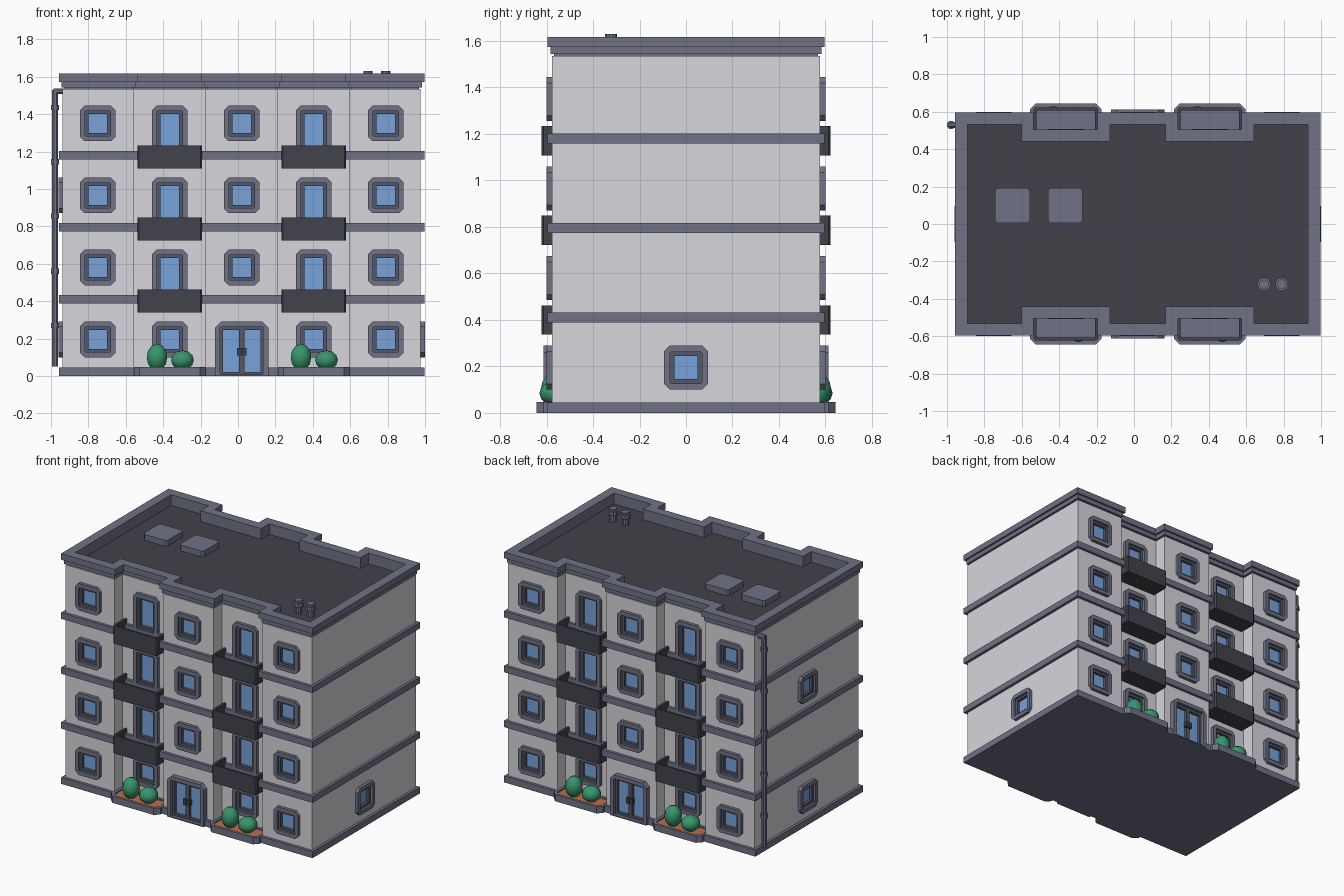
import bpy, bmesh, math
from mathutils import Matrix

if "Cube" in bpy.data.objects:
    bpy.data.objects.remove(bpy.data.objects["Cube"])

T = Matrix.Translation
C = T((0.02, 0, 0))                  # building centre (the drainpipe shifts it)
HX, HY, HR = 0.957, 0.577, 0.487     # wall half sizes, recessed bay depth
BAY, STOREY = 0.385, 0.385

COLOURS = {
    "wall": (0.68, 0.67, 0.71), "trim": (0.16, 0.17, 0.24), "dark": (0.055, 0.057, 0.07),
    "sash": (0.09, 0.095, 0.13), "roof": (0.055, 0.053, 0.068), "glass": (0.19, 0.36, 0.70),
    "leaf": (0.04, 0.30, 0.15), "soil": (0.50, 0.15, 0.07),
}
MATS = {}
for key, col in COLOURS.items():
    MATS[key] = bpy.data.materials.new(key)
    MATS[key].diffuse_color = (*col, 1)

parts = {}                           # part name -> (bmesh, material)


def part(name, mat):
    return parts.setdefault(name, (bmesh.new(), mat))[0]


def loop(bm, pts, d, M):
    return [bm.verts.new(M @ T((u, v, d)).translation) for u, v in pts]


def bridge(bm, a, b):
    n = len(a)
    for i in range(n):
        j = (i + 1) % n
        bm.faces.new((a[i], a[j], b[j], b[i]))


def solid(name, mat, pts, d0, d1, M=C):
    bm = part(name, mat)
    a, b = loop(bm, pts, d0, M), loop(bm, pts, d1, M)
    bm.faces.new(a[::-1])
    bm.faces.new(b)
    bridge(bm, a, b)


def ring(name, mat, outer, inner, d0, d1, M=C):
    bm = part(name, mat)
    loops = [loop(bm, p, d, M) for p, d in ((outer, d0), (outer, d1), (inner, d1), (inner, d0))]
    for i in range(4):
        bridge(bm, loops[i], loops[(i + 1) % 4])


def rect(x0, x1, y0, y1, c=0.002, cb=None):
    """Rectangle with chamfered corners; cb is the chamfer at the y0 end."""
    b = c if cb is None else cb
    return [(x0 + b, y0), (x1 - b, y0), (x1, y0 + b), (x1, y1 - c),
            (x1 - c, y1), (x0 + c, y1), (x0, y1 - c), (x0, y0 + b)]


def ngon(n, r):
    return [(r * math.cos(2 * math.pi * (i + .5) / n), r * math.sin(2 * math.pi * (i + .5) / n))
            for i in range(n)]


def outline(o):
    """Building plan with two recessed bays front and back, offset outwards by o."""
    x, y, r, h = HX + o, HY + o, HR + o, 0.19 - o
    front = [(-x, -y)]
    for c in (-BAY, BAY):
        front += [(c - h, -y), (c - h, -r), (c + h, -r), (c + h, -y)]
    front.append((x, -y))
    return front + [(-px, -py) for px, py in front]


def facade(angle, u, dist, z):
    return C @ Matrix.Rotation(angle, 4, 'Z') @ T((u, -dist, z)) @ Matrix.Rotation(math.pi / 2, 4, 'X')


def window(M, drop=0.095):
    """Window frame, sash, glass and opening; a larger drop makes a balcony door."""
    ring("window_frames", "trim", rect(-.095, .095, -drop, .095, .025),
         rect(-.068, .068, -drop + .027, .066, .004), -.005, .022, M)
    ring("window_sashes", "sash", rect(-.074, .074, -drop + .022, .074),
         rect(-.05, .05, -drop + .045, .05), -.022, .006, M)
    solid("window_glass", "glass", rect(-.072, .072, -drop + .024, .072), -.027, -.014, M)
    solid("opening_cutters", "dark", rect(-.079, .079, -drop + .016, .079), -.035, .05, M)


# Walls, base, floor bands and roof edge
solid("walls", "wall", outline(0), 0.03, 1.535)
solid("base", "trim", outline(.019), 0, .045)
for k in (1, 2, 3):
    z = .388 + STOREY * (k - 1)
    ring("floor_bands", "trim", outline(.019), outline(-.01), z, z + .044)
ring("roof_trim", "trim", outline(.006), outline(-.045), 1.543, 1.575)
ring("parapet", "trim", outline(.019), outline(-.046), 1.573, 1.616)
solid("roof", "roof", outline(-.04), 1.52, 1.541)
ring("parapet", "trim", outline(-.01), outline(-.046), 1.53, 1.575)

# Front, and the back as the front turned by half a turn
for ang in (0, math.pi):
    for k in range(4):
        z = .195 + STOREY * k
        for b in (-2, 0, 2):
            if b or k:
                window(facade(ang, b * BAY, HY, z))
        for b in (-1, 1):
            window(facade(ang, b * BAY, HR, z), .18 if k else .095)
            if k:                    # balcony above the ground floor
                M = C @ Matrix.Rotation(ang, 4, 'Z') @ T((b * BAY, 0, z - .212 + .002))
                M = M @ T((0, 0, -.232 + .003 + .232))
                ring("balcony_walls", "dark", rect(-.172, .172, -.622, -.45, .002, .008),
                     rect(-.157, .157, -.608, -.47), -.035, .09, M)
                solid("balcony_undersides", "dark", rect(-.165, .165, -.615, -.46), -.035, -.02, M)
                solid("balcony_floors", "trim", rect(-.165, .165, -.615, -.46), -.02, .03, M)

    # Entrance with double doors
    M = facade(ang, 0, HY, 0)
    ring("entrance_frame", "trim", rect(-.142, .142, 0, .29, .03, .001),
         rect(-.115, .115, .008, .262, .004), -.01, .035, M)
    for s in (-1, 1):
        D = M @ T((s * .0575, 0, 0))
        ring("door_frames", "sash", rect(-.0575, .0575, .003, .268),
             rect(-.043, .043, .022, .245), -.02, .012, D)
        solid("door_glass", "glass", rect(-.05, .05, .012, .255), -.025, -.008, D)
        solid("door_handles", "dark", rect(-.012, .012, -.02, .02), 0, .025,
              M @ T((s * .014, .13, 0)))
    solid("opening_cutters", "dark", rect(-.125, .125, .004, .275), -.035, .06, M)

    # Planters and bushes
    for b in (-1, 1):
        M = C @ Matrix.Rotation(ang, 4, 'Z') @ T((b * BAY, 0, 0))
        ring("planters", "trim", rect(-.191, .191, -.643, -.45, .002, .03),
             rect(-.172, .172, -.624, -.47, .002, .022), 0, .047, M)
        solid("planters", "trim", rect(-.18, .18, -.63, -.46, .002, .025), 0, .02, M)
        solid("planter_soil", "soil", rect(-.18, .18, -.63, -.46, .002, .025), .02, .038, M)
        for x, z, r, h in ((-.068, .1, .058, .072), (.068, .085, .064, .052)):
            bmesh.ops.create_uvsphere(part("bushes", "leaf"), u_segments=10, v_segments=6, radius=1,
                                      matrix=M @ T((x, -.567, z)) @ Matrix.Diagonal((r, r, h, 1)))

# Side windows: one on the right, two on the left
window(facade(math.pi / 2, 0, HX, .195))
for k in (0, 2):
    window(facade(-math.pi / 2, 0, HX, .195 + STOREY * k))

# Roof hatches and vents
for x in (-.65, -.368):
    solid("roof_hatches", "trim", rect(x - .093, x + .093, .005, .192, .014), 1.535, 1.582, Matrix())
for x in (.695, .79):
    for r, z0, z1 in ((.024, 1.535, 1.59), (.036, 1.588, 1.616), (.026, 1.615, 1.63)):
        solid("roof_vents", "trim", ngon(10, r), z0, z1, T((x, -.322, 0)))

# Drainpipe with collars and a top elbow
P = T((-.978, .53, 0))
solid("drainpipe", "trim", ngon(8, .017), .05, 1.53, P)
for z in (.27, .56, .855, 1.145, 1.435):
    solid("drainpipe_collars", "trim", ngon(8, .0235), z - .014, z + .014, P)
solid("drainpipe", "trim", ngon(8, .017), -.008, .05,
      P @ T((0, 0, 1.522)) @ Matrix.Rotation(math.pi / 2, 4, 'Y'))

# Turn the collected parts into objects
objs = {}
for name, (bm, mat) in parts.items():
    bmesh.ops.recalc_face_normals(bm, faces=bm.faces[:])
    if name == "bushes":
        for f in bm.faces:
            f.smooth = True
    me = bpy.data.meshes.new(name)
    bm.to_mesh(me)
    bm.free()
    me.materials.append(MATS[mat])
    objs[name] = bpy.data.objects.new(name, me)
    bpy.context.collection.objects.link(objs[name])

# Cut the window and door openings
cutter = objs["opening_cutters"]
cutter.hide_render = True
cutter.hide_viewport = True
for name in ("walls", "base"):
    mod = objs[name].modifiers.new("openings", 'BOOLEAN')
    mod.operation, mod.solver, mod.object = 'DIFFERENCE', 'EXACT', cutter

for m in bpy.data.materials:
    if m.users and not m.is_grease_pencil:
        m.use_nodes = True
        m.node_tree.nodes["Principled BSDF"].inputs["Base Color"].default_value = m.diffuse_color
